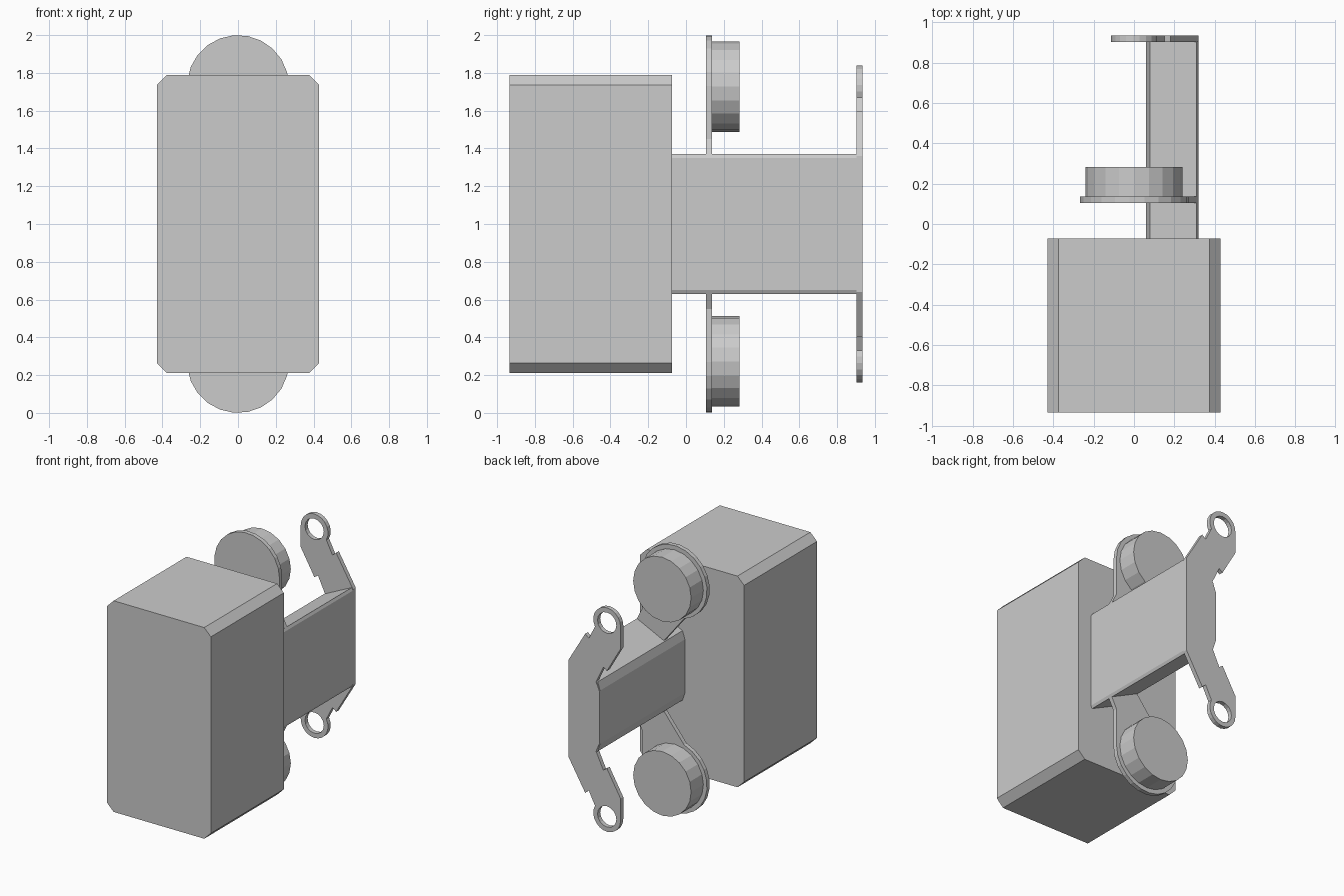
import bpy, bmesh
from math import cos, sin, radians

if "Cube" in bpy.data.objects:
    bpy.data.objects.remove(bpy.data.objects["Cube"])


def arc(cx, cz, r, a0, a1, n):
    """Points on an arc in the xz plane, angles in degrees."""
    return [(cx + r * cos(radians(a0 + (a1 - a0) * i / n)),
             cz + r * sin(radians(a0 + (a1 - a0) * i / n))) for i in range(n + 1)]


def flip(points):
    """Mirror a profile about z = 1, reversed so outlines keep their order."""
    return [(x, 2 - z) for x, z in reversed(points)]


def prism(name, outline, y0, y1, holes=()):
    """Extrude an xz outline (with optional holes) from y0 to y1."""
    bm = bmesh.new()
    edges = []
    for loop in [outline, *holes]:
        vs = [bm.verts.new((x, y0, z)) for x, z in loop]
        if not holes:
            bm.faces.new(vs)
        else:
            edges += [bm.edges.new((v, vs[i - 1])) for i, v in enumerate(vs)]
    if holes:
        bmesh.ops.triangle_fill(bm, use_beauty=True, edges=edges, normal=(0, -1, 0))
    ext = bmesh.ops.extrude_face_region(bm, geom=bm.faces[:], use_keep_orig=True)
    for v in ext["geom"]:
        if isinstance(v, bmesh.types.BMVert):
            v.co.y = y1
    bmesh.ops.recalc_face_normals(bm, faces=bm.faces[:])
    mesh = bpy.data.meshes.new(name)
    bm.to_mesh(mesh)
    bm.free()
    ob = bpy.data.objects.new(name, mesh)
    bpy.context.collection.objects.link(ob)
    return ob


# Large chamfered housing
top = [(0.43, 1.735), (0.375, 1.79), (-0.375, 1.79), (-0.43, 1.735)]
prism("housing", top + flip(top), -0.935, -0.073)

# Tapered beam running to the back
top = [(0.32, 1.35), (0.31, 1.37), (0.08, 1.26), (0.06, 1.20)]
prism("beam", top + flip(top), -0.073, 0.93)

# Back bracket with two arms ending in ring eyelets
ring = arc(0, 1.725, 0.113, -29, 180, 12)
half = ([(0.32, 1.36), (0.18, 1.595), (0.15, 1.57)] + ring +
        [(-0.113, 1.56), (0.0, 1.365), (0.03, 1.385), (0.09, 1.26), (0.06, 1.19)])
hole = arc(0, 1.725, 0.078, 0, 360, 16)[:-1]
prism("back_bracket", half + flip(half), 0.903, 0.935, [hole, flip(hole)])

# Round lobes joined to the beam, each carrying a thick disc
lobe = ([(0.31, 1.30), (0.31, 1.37), (0.27, 1.45)] +
        arc(0, 1.73, 0.27, 0, 252.8, 16) + [(0.09, 1.26)])
disc = arc(0, 1.727, 0.24, 0, 360, 20)[:-1]
for side, fix in (("upper", list), ("lower", flip)):
    prism(side + "_lobe", fix(lobe), 0.105, 0.137)
    prism(side + "_disc", fix(disc), 0.137, 0.282)
